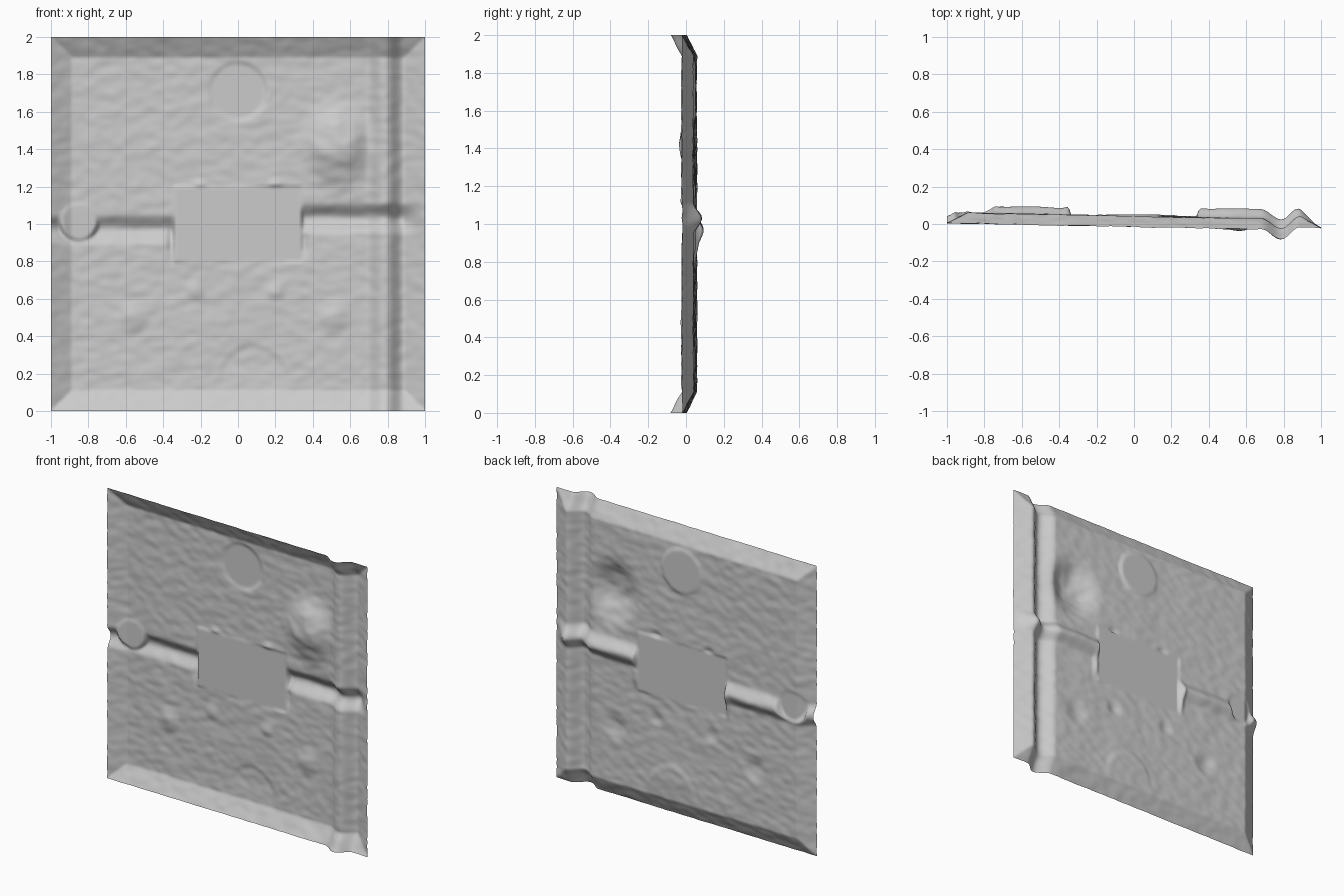
import bpy
import math
from mathutils import noise, Vector

cube = bpy.data.objects.get("Cube")
if cube:
    bpy.data.objects.remove(cube, do_unlink=True)

N = 180  # grid divisions per side


def step(a, b, t):
    t = min(1.0, max(0.0, (t - a) / (b - a)))
    return t * t * (3 - 2 * t)


def mix(a, b, t):
    return a + (b - a) * t


def bell(distance, half_width):
    """Smooth bump, 1 in the middle and 0 beyond half_width."""
    d = min(1.0, abs(distance) / half_width)
    return 0.5 + 0.5 * math.cos(math.pi * d)


# Small mounds: x, z, radius, height towards the front
MOUNDS = [(-0.56, 0.50, 0.11, 0.018), (0.51, 0.50, 0.11, 0.018),
          (-0.23, 0.65, 0.07, 0.012), (0.20, 0.64, 0.07, 0.012),
          (-0.20, 1.20, 0.06, 0.012), (0.20, 1.20, 0.06, 0.012)]


def depth(x, z):
    # gently tilted ground with fine roughness
    y = 0.042 - 0.019 * x + 0.014 * step(0.8, 0.88, x)
    y += 0.004 * noise.noise(Vector((x * 14, z * 22, 0.3)))
    y += 0.003 * noise.noise(Vector((x * 5, z * 6, 4.7)))

    # large hill and small mounds
    hill = bell(math.hypot(x - 0.53, (z - 1.42) * 0.85), 0.24)
    y -= hill * (0.07 + 0.02 * noise.noise(Vector((x * 9, z * 12, 2))))
    for mx, mz, radius, height in MOUNDS:
        y -= height * bell(math.hypot(x - mx, z - mz), radius)

    # round shallow basin and faint arc
    y = mix(y, 0.051, step(0.17, 0.135, math.hypot(x, z - 1.71)))
    arc = step(0.2, 0.15, math.hypot(x - 0.08, z - 0.17))
    y += 0.008 * arc * step(0.1, 0.25, z)

    # upright ridge near the left side
    y -= 0.052 * bell(x - 0.785, 0.105)

    # groove across the middle, lower on one half
    if x < 0:
        y += 0.038 * bell(z - 0.97, 0.085)
    else:
        y += 0.050 * bell(z - 1.03, 0.09) * step(1.0, 0.85, x)

    # hollows beside the pad
    y += 0.018 * bell(abs(x) - 0.35, 0.04) * bell(z - 0.9, 0.13)

    # flat round and rectangular pads
    y = mix(y, 0.053, step(0.115, 0.085, math.hypot(x + 0.85, z - 1.01)))
    pad = step(0.35, 0.335, abs(x)) * step(0.21, 0.195, abs(z - 1))
    y = mix(y, 0.042, pad)

    # raised rim around all four sides
    edge = min(1 - abs(x), z, 2 - z)
    return y - 0.057 * max(0.0, 1 - edge / 0.11)


# Relief sheet
verts, faces = [], []
for j in range(N + 1):
    for i in range(N + 1):
        x, z = -1 + 2 * i / N, 2 * j / N
        verts.append((x, depth(x, z), z))
row = N + 1
for j in range(N):
    for i in range(N):
        a = j * row + i
        faces.append((a, a + 1, a + row + 1, a + row))

mesh = bpy.data.meshes.new("relief_sheet")
mesh.from_pydata(verts, [], faces)
mesh.polygons.foreach_set("use_smooth", [True] * len(faces))
sheet = bpy.data.objects.new("relief_sheet", mesh)
bpy.context.collection.objects.link(sheet)

# Plain grey
grey = bpy.data.materials.new("plain_grey")
grey.use_nodes = True
color = (0.6, 0.6, 0.6, 1)
grey.diffuse_color = color
grey.node_tree.nodes["Principled BSDF"].inputs["Base Color"].default_value = color
mesh.materials.append(grey)
